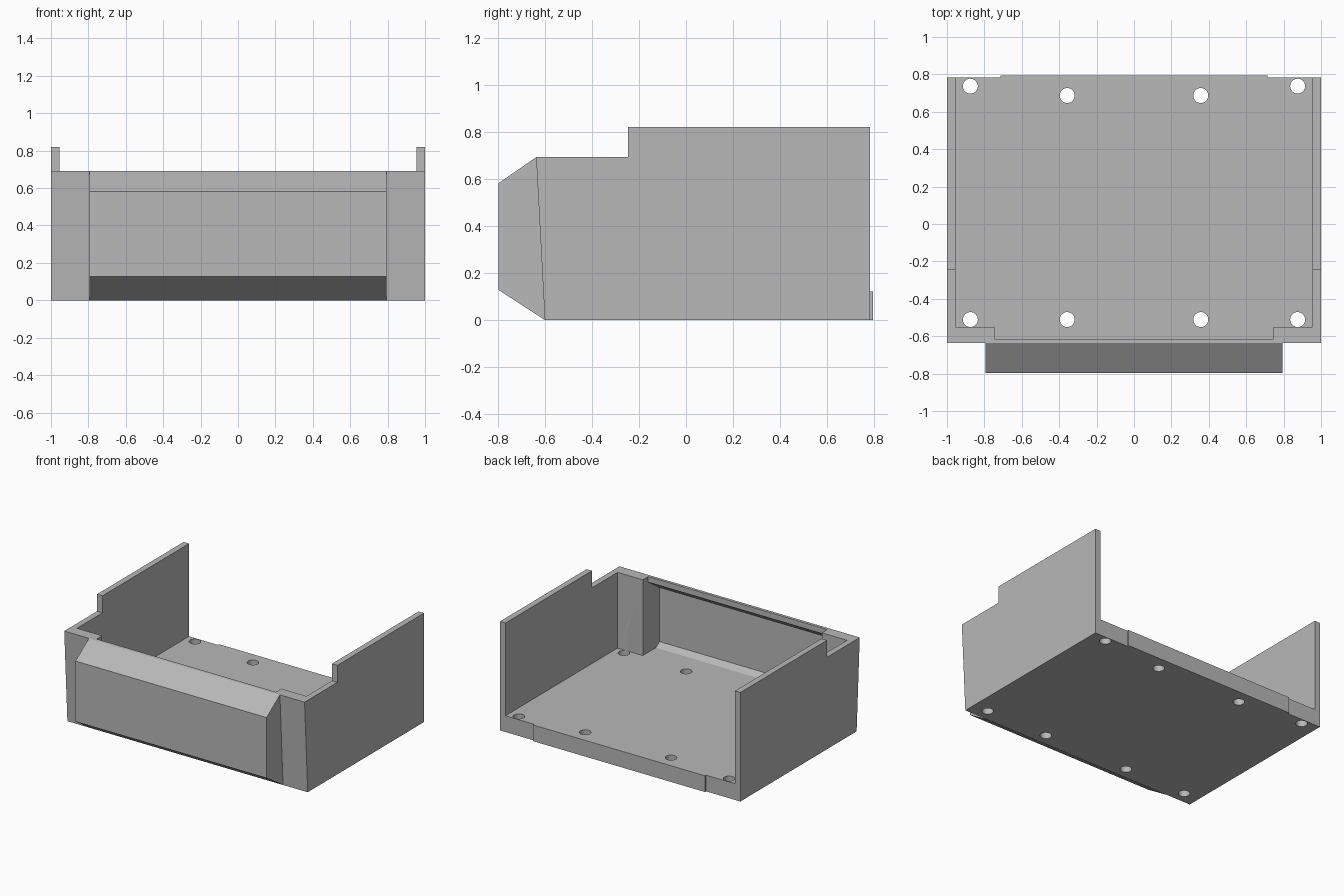
import bpy, bmesh
from mathutils import Matrix

if "Cube" in bpy.data.objects:
    bpy.data.objects.remove(bpy.data.objects["Cube"])

grey = bpy.data.materials.new("plain grey")
grey.diffuse_color = (0.48, 0.48, 0.48, 1)
grey.use_nodes = True
grey.node_tree.nodes["Principled BSDF"].inputs["Base Color"].default_value = grey.diffuse_color


def finish(name, bm):
    bmesh.ops.recalc_face_normals(bm, faces=bm.faces)
    mesh = bpy.data.meshes.new(name)
    bm.to_mesh(mesh)
    bm.free()
    mesh.materials.append(grey)
    obj = bpy.data.objects.new(name, mesh)
    bpy.context.collection.objects.link(obj)
    return obj


def prism(name, half_width, profile):
    """Extrude a (y, z) profile along x, symmetric about x = 0."""
    bm = bmesh.new()
    face = bm.faces.new([bm.verts.new((-half_width, y, z)) for y, z in profile])
    ext = bmesh.ops.extrude_face_region(bm, geom=[face])
    verts = [v for v in ext["geom"] if isinstance(v, bmesh.types.BMVert)]
    bmesh.ops.translate(bm, verts=verts, vec=(2 * half_width, 0, 0))
    return finish(name, bm)


def combine(target, tool, operation):
    mod = target.modifiers.new(operation.lower(), 'BOOLEAN')
    mod.operation = operation
    mod.solver = 'EXACT'
    mod.object = tool
    bpy.context.view_layer.objects.active = target
    bpy.ops.object.modifier_apply(modifier=mod.name)
    bpy.data.objects.remove(tool)


# Outer tray block with stepped sides and a leaning front
tray = prism("tray", 1.0, [(-0.60, 0), (0.782, 0), (0.782, 0.82), (-0.247, 0.82),
                           (-0.247, 0.692), (-0.637, 0.692)])

# Front bulge with chamfered top and bottom
combine(tray, prism("front_bulge", 0.795, [
    (-0.56, 0), (-0.60, 0), (-0.796, 0.127), (-0.796, 0.582), (-0.637, 0.692), (-0.56, 0.692)]), 'UNION')

# Thin tab on the back edge of the floor
combine(tray, prism("back_tab", 0.715, [
    (0.74, 0), (0.795, 0), (0.795, 0.15), (0.74, 0.15)]), 'UNION')

# Main room, open at the top and back; leaves the solid front corner posts
combine(tray, prism("room_cutter", 0.955, [
    (-0.55, 0.122), (1, 0.122), (1, 1), (-0.55, 1)]), 'DIFFERENCE')

# Pocket hollowing out the bulge, leaving a narrow top lip
combine(tray, prism("pocket_cutter", 0.745, [
    (-0.50, 0.122), (-0.705, 0.122), (-0.75, 0.151), (-0.75, 0.558),
    (-0.615, 0.65), (-0.615, 1), (-0.50, 1)]), 'DIFFERENCE')

# Screw holes through the floor
bm = bmesh.new()
for x, y in [(0.875, 0.737), (0.357, 0.687), (0.357, -0.511), (0.875, -0.511)]:
    for side in (-1, 1):
        bmesh.ops.create_cone(bm, cap_ends=True, segments=32, radius1=0.04, radius2=0.04,
                              depth=0.4, matrix=Matrix.Translation((side * x, y, 0.06)))
combine(tray, finish("hole_cutter", bm), 'DIFFERENCE')

# Crisp edges, round hole walls
bpy.ops.object.select_all(action='DESELECT')
tray.select_set(True)
bpy.context.view_layer.objects.active = tray
bpy.ops.object.shade_smooth_by_angle()
